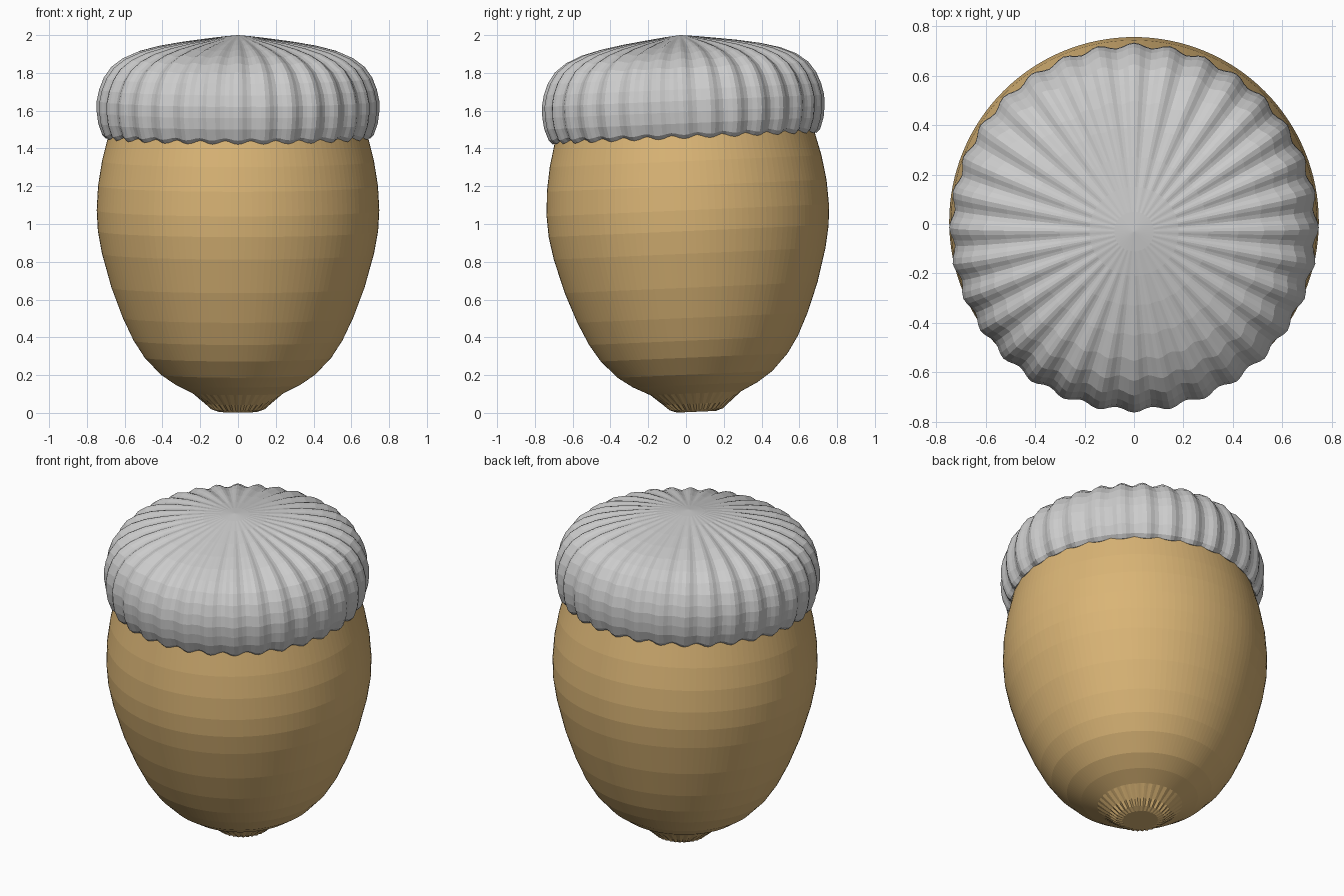
import bpy, bmesh, math

TILT = math.radians(2.5)
RIBS = 32


def lathe(name, profile, segs, color=None):
    """Revolve (radius, z, radial ripple, vertical ripple) rows around z; radius 0 makes a pole."""
    bm = bmesh.new()
    rings = []
    for r, z, ar, az in profile:
        if r == 0:
            rings.append([bm.verts.new((0, 0, z))])
            continue
        ring = []
        for i in range(segs):
            a = 2 * math.pi * i / segs
            w = math.cos(RIBS * a)
            rr = r + ar * w
            ring.append(bm.verts.new((rr * math.cos(a), rr * math.sin(a), z + az * w)))
        rings.append(ring)
    for lo, hi in zip(rings, rings[1:]):
        for i in range(segs):
            j = (i + 1) % segs
            if len(lo) == 1:
                bm.faces.new((lo[0], hi[j], hi[i]))
            elif len(hi) == 1:
                bm.faces.new((lo[i], lo[j], hi[0]))
            else:
                bm.faces.new((lo[i], lo[j], hi[j], hi[i]))
    bmesh.ops.recalc_face_normals(bm, faces=bm.faces)
    me = bpy.data.meshes.new(name)
    bm.to_mesh(me)
    bm.free()
    ob = bpy.data.objects.new(name, me)
    bpy.context.collection.objects.link(ob)
    # The whole acorn leans slightly to the front
    ob.rotation_euler.x = TILT
    ob.location = (0, 0.056, 0.004)
    if color:
        mat = bpy.data.materials.new(name + "_color")
        mat.diffuse_color = color
        me.materials.append(mat)
    return ob


# Nut: rounded body with a small pleated tip
nut = [(0, 0.002), (0.10, 0.002), (0.135, 0.015), (0.17, 0.045), (0.24, 0.10),
       (0.33, 0.145), (0.41, 0.20), (0.495, 0.29), (0.553, 0.38), (0.61, 0.50),
       (0.67, 0.66), (0.72, 0.84), (0.742, 0.96), (0.748, 1.07), (0.741, 1.20),
       (0.72, 1.33), (0.685, 1.47), (0.64, 1.58), (0, 1.60)]
pleat = {0.10: 0.003, 0.135: 0.006, 0.17: 0.005}
lathe("nut", [(r, z, pleat.get(r, 0), 0) for r, z in nut], 128, (0.70, 0.46, 0.18, 1))

# Cap: ribbed dome with a scalloped, rolled-under rim
cap = [(0, 1.50, 0, 0), (0.62, 1.50, 0.004, 0), (0.665, 1.465, 0.006, -0.006),
       (0.69, 1.457, 0.008, -0.008), (0.71, 1.475, 0.009, -0.006),
       (0.73, 1.53, 0.010, 0), (0.738, 1.59, 0.010, 0), (0.738, 1.65, 0.010, 0),
       (0.725, 1.71, 0.010, 0), (0.70, 1.77, 0.011, 0.002), (0.66, 1.825, 0.011, 0.004),
       (0.60, 1.869, 0.010, 0.006), (0.52, 1.905, 0.007, 0.006), (0.42, 1.933, 0.004, 0.005),
       (0.30, 1.957, 0.002, 0.003), (0.18, 1.976, 0, 0.001), (0.08, 1.99, 0, 0),
       (0, 1.998, 0, 0)]
lathe("cap", cap, RIBS * 6)
